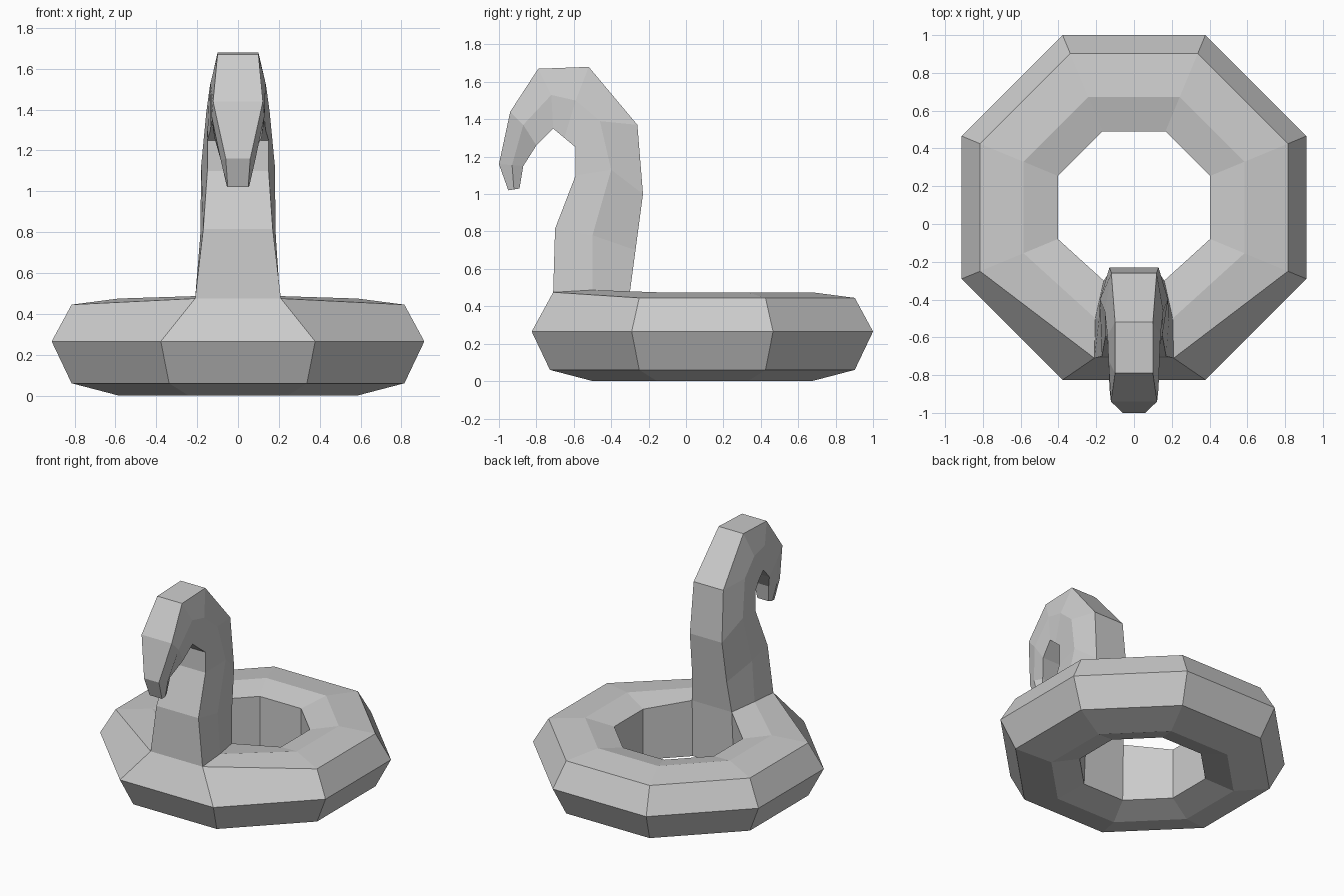
import bpy, bmesh
from math import cos, sin, pi

if "Cube" in bpy.data.objects:
    bpy.data.objects.remove(bpy.data.objects["Cube"])

bm = bmesh.new()
CY = 0.0875  # ring centre in y

# ring: seven-sided tube profile (apothem, z) swept round an octagon
profile = [(0.9125, 0.265), (0.815, 0.445), (0.585, 0.475), (0.403, 0.43),
           (0.403, 0.06), (0.585, 0.0), (0.815, 0.06)]
ring = []
for i in range(8):
    a = -pi / 2 - pi / 8 + i * pi / 4
    ring.append([bm.verts.new((r / cos(pi / 8) * cos(a), CY + r / cos(pi / 8) * sin(a), z))
                 for r, z in profile])

# neck sections: (half width, y, z) of front/inner, middle and back/outer edges
sections = [
    ((.21, -.71, .475), (.205, -.50, .487), (.16, -.30, .475)),
    ((.17, -.70, .815), (.185, -.50, .78), (.14, -.27, .70)),
    ((.15, -.59, 1.10), (.18, -.40, 1.13), (.13, -.23, 1.00)),
    ((.15, -.59, 1.25), (.155, -.46, 1.39), (.12, -.26, 1.37)),
    ((.135, -.65, 1.30), (.14, -.59, 1.50), (.10, -.52, 1.68)),
    ((.13, -.71, 1.35), (.135, -.72, 1.53), (.10, -.79, 1.67)),
    ((.115, -.80, 1.26), (.13, -.87, 1.37), (.122, -.94, 1.44)),
    ((.06, -.87, 1.15), (.085, -.93, 1.155), (.06, -1.0, 1.16)),
    ((.045, -.89, 1.03), (.055, -.92, 1.025), (.05, -.95, 1.02)),
]

# pull the front ring points in to meet the neck base
for side, col in ((-1, ring[0]), (1, ring[1])):
    for k, (w, y, z) in enumerate(sections[0]):
        col[k + 1].co = (side * w, y, z)

# ring faces, leaving the neck opening
n = len(profile)
for i in range(8):
    a, b = ring[i], ring[(i + 1) % 8]
    for k in range(n):
        if i == 0 and k in (1, 2):
            continue
        bm.faces.new((a[k], b[k], b[(k + 1) % n], a[(k + 1) % n]))

# neck, head and closed beak tip
loop = ring[0][1:4] + ring[1][3:0:-1]
for sec in sections[1:]:
    nxt = [bm.verts.new((-w, y, z)) for w, y, z in sec]
    nxt += [bm.verts.new((w, y, z)) for w, y, z in reversed(sec)]
    for k in range(6):
        j = (k + 1) % 6
        bm.faces.new((loop[k], loop[j], nxt[j], nxt[k]))
    loop = nxt
bm.faces.new(loop)

bmesh.ops.recalc_face_normals(bm, faces=bm.faces[:])
mesh = bpy.data.meshes.new("swim_ring_with_neck")
bm.to_mesh(mesh)
bm.free()
bpy.context.collection.objects.link(bpy.data.objects.new("swim_ring_with_neck", mesh))
